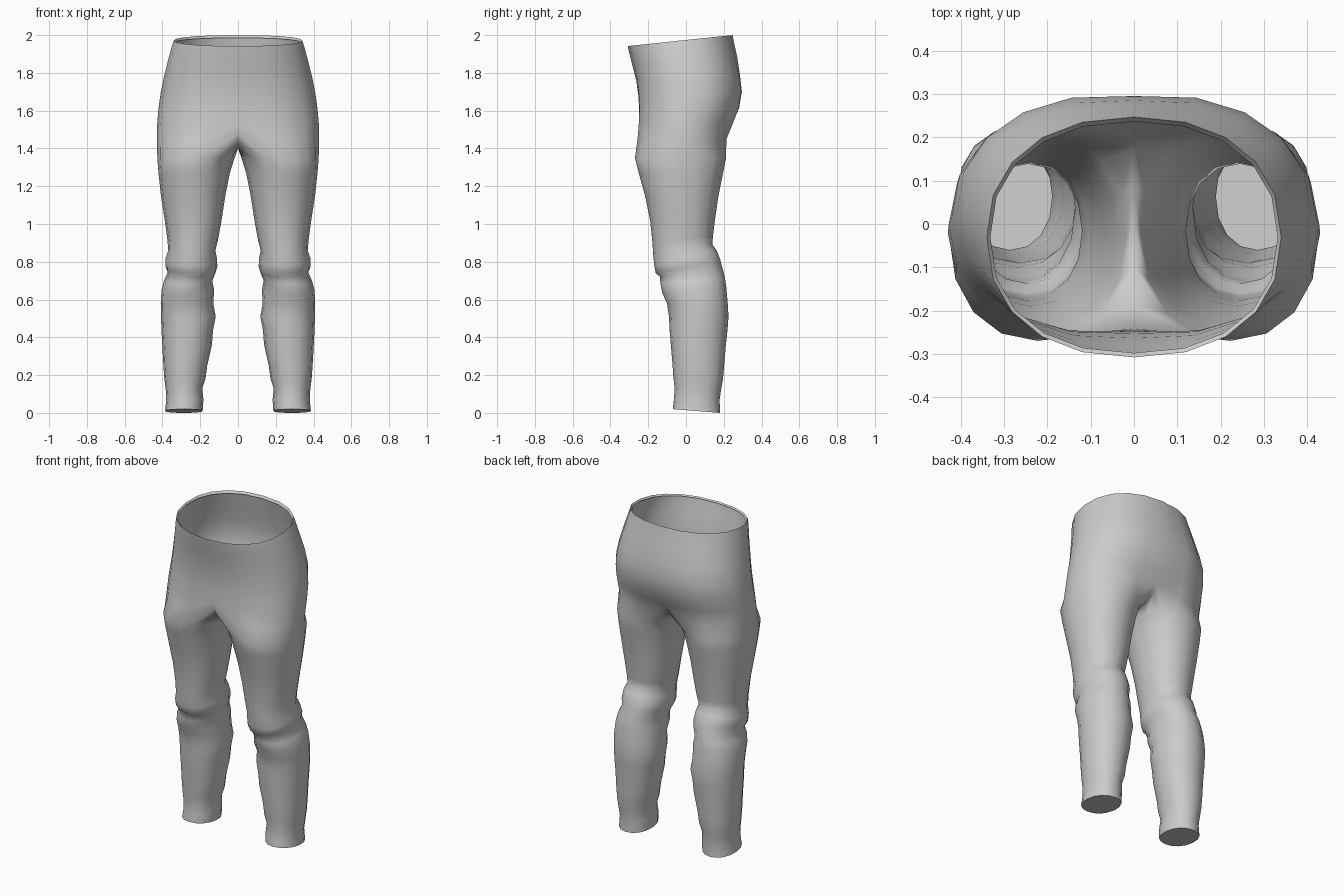
import bpy, bmesh, math

if "Cube" in bpy.data.objects:
    bpy.data.objects.remove(bpy.data.objects["Cube"])

ARC, INNER = 11, 5          # vertices on the outer arc and on the inner thigh of one half


def power(v, n):
    return math.copysign(abs(v) ** (2 / n), v)


def torso_arc(z_front, z_back, half_width, y_front, y_back, dip=0.0, lift=0.0):
    """Half ring from front centre round the hip to back centre."""
    pts = []
    for i in range(ARC):
        a = -math.pi / 2 + math.pi * i / (ARC - 1)
        c, s = max(math.cos(a), 0.0), math.sin(a)
        if i in (0, ARC - 1):
            c = 0.0
        x = half_width * power(c, 2.25)
        mid, r = (y_front + y_back) / 2, (y_back - y_front) / 2
        centre = max(0.0, 1 - x / (half_width * 0.6)) ** 1.5
        y = mid + r * power(s, 2.25) * (1 - dip * centre)
        t = (y - y_front) / (y_back - y_front)
        pts.append((x, y, z_front + (z_back - z_front) * t + lift * centre))
    return pts


def leg_ring(z, x_in, x_out, y_front, y_back, tilt=0.0):
    """Closed ring round one leg, starting at the inner front."""
    n = ARC + INNER
    pts = []
    for i in range(n):
        a = 2 * math.pi * (i - (ARC - 1) / 2) / n
        x = (x_in + x_out) / 2 + (x_out - x_in) / 2 * power(math.cos(a), 2.15)
        dy = (y_back - y_front) / 2 * power(math.sin(a), 2.15)
        pts.append((x, (y_front + y_back) / 2 + dy, z + tilt * dy))
    return pts


# Waist and hips: z front, z back, half width, y front, y back, centre dip
torso = [
    (1.935, 1.985, 0.332, -0.298, 0.237, 0.0),
    (1.942, 2.000, 0.340, -0.308, 0.247, 0.0),
    (1.915, 1.970, 0.350, -0.303, 0.252, 0.0),
    (1.84, 1.88, 0.372, -0.284, 0.272, 0.0),
    (1.76, 1.79, 0.393, -0.272, 0.294, 0.03),
    (1.68, 1.70, 0.410, -0.264, 0.307, 0.04),
    (1.61, 1.61, 0.421, -0.262, 0.294, 0.05),
    (1.53, 1.53, 0.428, -0.267, 0.264, 0.08),
]
# Legs: z, x inner, x outer, y front, y back, tilt
legs = [
    (1.35, 0.018, 0.427, -0.270, 0.212, 0.0),
    (1.27, 0.043, 0.421, -0.250, 0.196, 0.0),
    (1.15, 0.067, 0.408, -0.217, 0.172, 0.0),
    (1.02, 0.087, 0.388, -0.190, 0.153, 0.0),
    (0.92, 0.105, 0.374, -0.178, 0.143, 0.1),
    (0.86, 0.120, 0.369, -0.173, 0.139, 0.2),
    (0.82, 0.112, 0.383, -0.168, 0.162, 0.25),
    (0.775, 0.109, 0.385, -0.160, 0.182, 0.2),
    (0.745, 0.118, 0.372, -0.138, 0.192, 0.15),
    (0.70, 0.136, 0.392, -0.135, 0.206, 0.1),
    (0.65, 0.126, 0.405, -0.125, 0.213, 0.1),
    (0.58, 0.131, 0.409, -0.100, 0.221, 0.0),
    (0.51, 0.118, 0.408, -0.090, 0.225, 0.0),
    (0.44, 0.132, 0.405, -0.087, 0.220, 0.0),
    (0.36, 0.138, 0.401, -0.080, 0.211, 0.0),
    (0.25, 0.163, 0.395, -0.071, 0.202, 0.0),
    (0.18, 0.172, 0.390, -0.066, 0.196, 0.0),
    (0.13, 0.189, 0.383, -0.060, 0.187, 0.0),
    (0.07, 0.183, 0.380, -0.064, 0.178, 0.0),
    (0.018, 0.187, 0.386, -0.070, 0.180, -0.08),
]
# Crotch seam from back to front: y, z
seam = [(0.175, 1.435), (0.09, 1.405), (0.0, 1.40), (-0.10, 1.405), (-0.185, 1.43)]

bm = bmesh.new()


def add_ring(pts):
    return [bm.verts.new(p) for p in pts]


def bridge(a, b, closed):
    n = len(a)
    for i in range(n if closed else n - 1):
        j = (i + 1) % n
        bm.faces.new((a[i], b[i], b[j], a[j]))


# Waist down to the crotch
previous = None
for row in torso:
    ring = add_ring(torso_arc(*row))
    if previous:
        bridge(previous, ring, False)
    previous = ring

# Crotch ring joins the hip arc to the inner seam
arc = add_ring(torso_arc(1.435, 1.435, 0.43, -0.277, 0.234, 0.14, 0.045))
bridge(previous, arc, False)
previous = arc + add_ring([(0, y, z) for y, z in seam])

# Leg down to the closed hem
for row in legs:
    ring = add_ring(leg_ring(*row))
    bridge(previous, ring, True)
    previous = ring
hem = previous
cap = bm.faces.new(hem)

# Rest the hem on the ground
low = min(v.co.z for v in hem)
for v in hem:
    v.co.z -= low

bmesh.ops.recalc_face_normals(bm, faces=bm.faces[:])
if cap.normal.z > 0:
    bmesh.ops.reverse_faces(bm, faces=bm.faces[:])

mesh = bpy.data.meshes.new("trousers")
bm.to_mesh(mesh)
bm.free()
trousers = bpy.data.objects.new("trousers", mesh)
bpy.context.collection.objects.link(trousers)

# Mirror the half across the centre seam
mirror = trousers.modifiers.new("Mirror", 'MIRROR')
mirror.use_axis[0] = True
mirror.use_clip = True
mirror.merge_threshold = 0.001

# Smooth cloth with a crisp hem edge
bpy.context.view_layer.objects.active = trousers
trousers.select_set(True)
bpy.ops.object.shade_smooth_by_angle(angle=math.radians(60))
